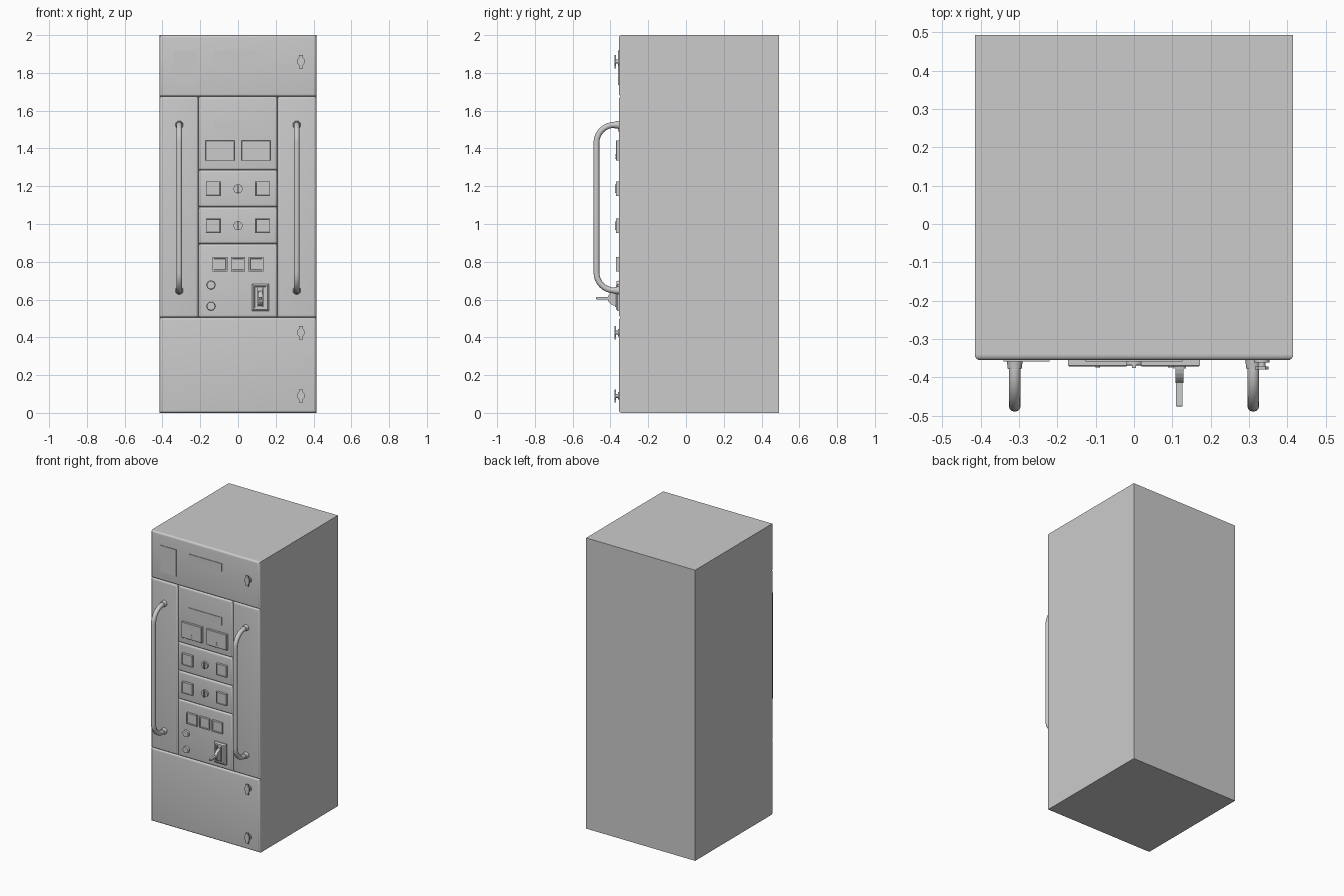
import bpy, bmesh, math
from mathutils import Matrix, Vector

if "Cube" in bpy.data.objects:
    bpy.data.objects.remove(bpy.data.objects["Cube"])

FRONT = -0.355


def finish(name, bm, smooth=False):
    bmesh.ops.recalc_face_normals(bm, faces=bm.faces[:])
    me = bpy.data.meshes.new(name)
    bm.to_mesh(me)
    bm.free()
    ob = bpy.data.objects.new(name, me)
    bpy.context.collection.objects.link(ob)
    if smooth:
        bpy.context.view_layer.objects.active = ob
        ob.select_set(True)
        bpy.ops.object.shade_smooth_by_angle(angle=math.radians(35))
        ob.select_set(False)
    return ob


def box(name, x0, x1, y0, y1, z0, z1, bevel=0, segs=1, inset=0, depth=0):
    """Box whose -y face can have bevelled edges and an inset recess."""
    bm = bmesh.new()
    bmesh.ops.create_cube(bm, size=1)
    for v in bm.verts:
        v.co = ((x0 + x1) / 2 + v.co.x * (x1 - x0),
                (y0 + y1) / 2 + v.co.y * (y1 - y0),
                (z0 + z1) / 2 + v.co.z * (z1 - z0))
    bm.normal_update()
    face = min(bm.faces, key=lambda f: f.calc_center_median().y)
    if inset:
        edges = list(face.edges)
        bmesh.ops.inset_region(bm, faces=[face], thickness=inset)
        ring = bmesh.ops.inset_region(bm, faces=[face], thickness=0.002)
        for v in face.verts:
            v.co.y += depth
    else:
        edges = list(face.edges)
    if bevel:
        bmesh.ops.bevel(bm, geom=edges, offset=bevel, segments=segs, profile=0.5, affect='EDGES')
    return finish(name, bm, segs > 1)


def disc(name, x, z, r, y0, y1, r_front=None, n=24):
    """Round part along y, from y1 (back) to y0 (front)."""
    bm = bmesh.new()
    m = Matrix.Translation((x, (y0 + y1) / 2, z)) @ Matrix.Rotation(math.pi / 2, 4, 'X')
    bmesh.ops.create_cone(bm, cap_ends=True, segments=n, radius1=r,
                          radius2=r_front or r, depth=y1 - y0, matrix=m)
    return finish(name, bm, True)


def prism(name, pts, axis, a, b):
    """Extrude a profile along y (points x,z) or x (points y,z)."""
    bm = bmesh.new()
    vs = [bm.verts.new((p, a, q) if axis == 'y' else (a, p, q)) for p, q in pts]
    f = bm.faces.new(vs)
    g = bmesh.ops.extrude_face_region(bm, geom=[f])['geom']
    off = Vector((0, b - a, 0) if axis == 'y' else (b - a, 0, 0))
    bmesh.ops.translate(bm, vec=off, verts=[v for v in g if isinstance(v, bmesh.types.BMVert)])
    return finish(name, bm)


# Cabinet body and bevelled front panels
box("cabinet_body", -0.415, 0.415, -0.339, 0.493, 0, 2)
panels = [("top_panel", -0.415, 0.415, 1.675, 2), ("bottom_panel", -0.415, 0.415, 0, 0.505),
          ("left_panel", -0.415, -0.21, 0.505, 1.675), ("right_panel", 0.208, 0.415, 0.505, 1.675),
          ("meter_panel", -0.21, 0.208, 1.285, 1.675), ("upper_control_panel", -0.21, 0.208, 1.09, 1.285),
          ("lower_control_panel", -0.21, 0.208, 0.895, 1.09), ("switch_panel", -0.21, 0.208, 0.505, 0.895)]
for name, x0, x1, z0, z1 in panels:
    box(name, x0, x1, FRONT, -0.339, z0, z1, bevel=0.014, segs=4)

# Label plates
box("label_plate", -0.34, -0.22, FRONT - 0.004, FRONT, 1.735, 1.918)
for z in (1.86, 1.49):
    box("name_strip", -0.126, 0.126, FRONT - 0.004, FRONT, z, z + 0.055)

# Latches
for z in (1.86, 0.425, 0.09):
    disc("latch_base", 0.333, z, 0.02, FRONT - 0.006, FRONT)
    disc("latch_stem", 0.333, z, 0.01, FRONT - 0.018, FRONT - 0.005, n=16)
    half = [(0.010, -0.036), (0.010, -0.020), (0.018, -0.010), (0.018, 0.012), (0.010, 0.022), (0.010, 0.034)]
    pts = [(0.333 + x, z + q) for x, q in half] + [(0.333 - x, z + q) for x, q in reversed(half)]
    prism("latch_wing", pts, 'y', -0.379, -0.371)

# Pull handles: bent tubes with sockets
for s in (-1, 1):
    cu = bpy.data.curves.new("handle_curve", 'CURVE')
    cu.dimensions = '3D'
    cu.bevel_depth = 0.0155
    cu.bevel_resolution = 4
    cu.use_fill_caps = True
    x, zb, zt, yf, r = s * 0.311, 0.648, 1.525, -0.474, 0.095
    path = [(x, FRONT, zb)]
    for i in range(9):
        a = math.pi / 2 * i / 8
        path.append((x, yf + r - r * math.sin(a), zb + r - r * math.cos(a)))
    path += [(px, py, zb + zt - pz) for px, py, pz in reversed(path)]
    sp = cu.splines.new('POLY')
    sp.points.add(len(path) - 1)
    for p, co in zip(sp.points, path):
        p.co = (*co, 1)
    sp.use_smooth = True
    ob = bpy.data.objects.new("pull_handle", cu)
    bpy.context.collection.objects.link(ob)
    for z in (zb, zt):
        disc("handle_socket", x, z, 0.021, FRONT - 0.023, FRONT, r_front=0.018)

# Dial meters with adjusting screws
for x in (-0.095, 0.095):
    box("meter", x - 0.077, x + 0.077, -0.371, FRONT, 1.335, 1.442, bevel=0.002)
    for z in (1.349, 1.364):
        disc("meter_screw", x, z, 0.006, -0.374, -0.37, n=12)

# Square buttons and rotary key switches
for z in (1.186, 0.991):
    for x in (-0.13, 0.13):
        box("square_button", x - 0.039, x + 0.039, -0.371, FRONT, z - 0.039, z + 0.039, inset=0.006, depth=0.003)
    disc("key_switch", 0, z, 0.024, -0.367, FRONT)
    box("key_switch_bar", -0.005, 0.005, -0.376, -0.366, z - 0.022, z + 0.022)

# Indicator lamps
for x, w in ((-0.096, 0.04), (0, 0.037), (0.096, 0.04)):
    box("indicator_lamp", x - w, x + w, -0.37, FRONT, 0.749, 0.825, inset=0.011, depth=0.003)

# Round push buttons
for z in (0.677, 0.565):
    disc("push_button", -0.143, z, 0.023, -0.368, FRONT, r_front=0.021)

# Main breaker: recessed frame, hub and lever
box("breaker_frame", 0.074, 0.163, -0.371, FRONT, 0.54, 0.683, bevel=0.008, inset=0.02, depth=0.004)
hub = [(-0.365 - 0.05 * math.sin(math.pi * i / 12), 0.606 - 0.04 * math.cos(math.pi * i / 12)) for i in range(13)]
prism("breaker_hub", hub, 'x', 0.108, 0.129)
box("breaker_lever", 0.110, 0.127, -0.476, -0.40, 0.601, 0.613, bevel=0.002)
for x in (0.102, 0.131):
    box("breaker_rail", x, x + 0.004, -0.377, -0.365, 0.56, 0.663)
